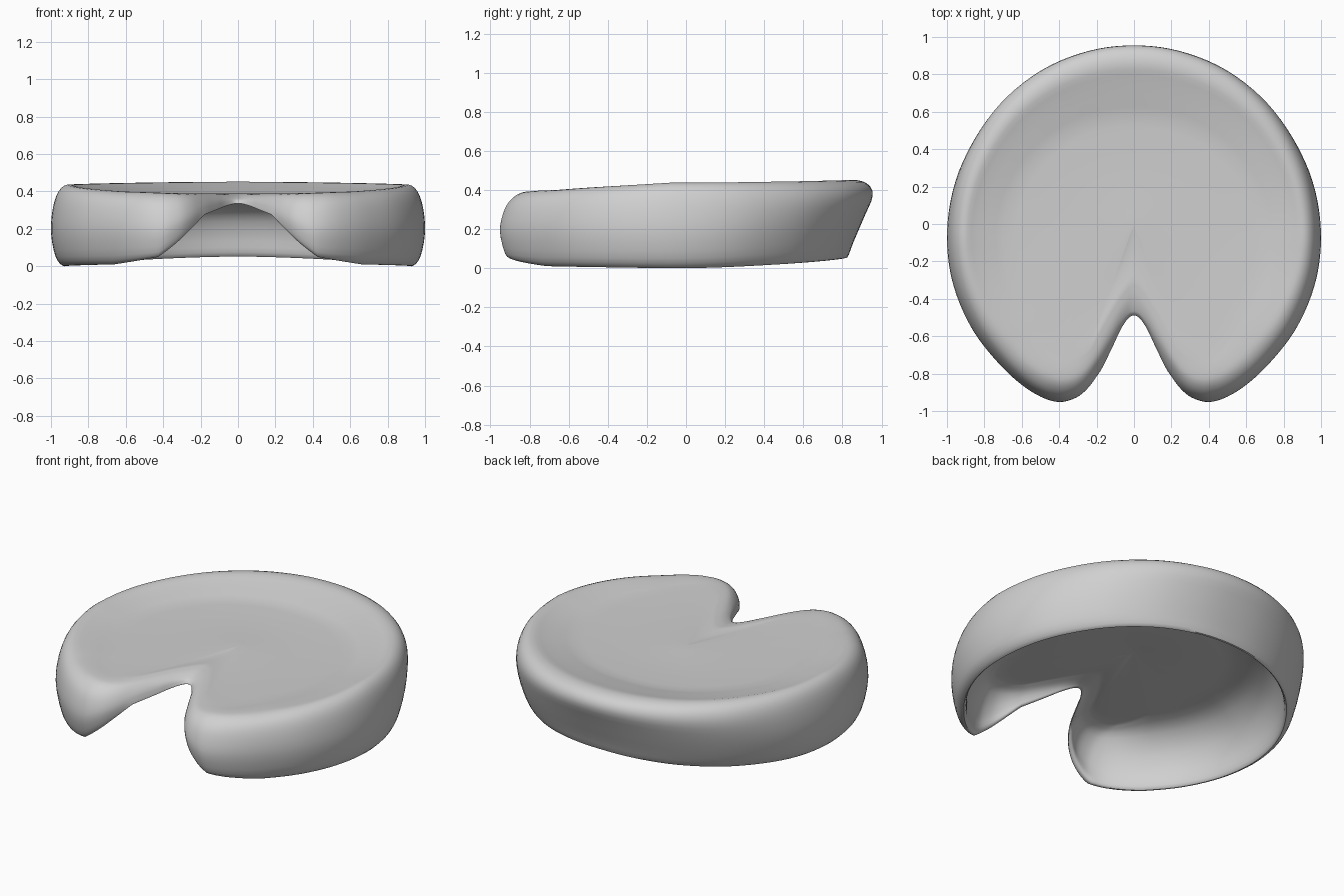
import bpy, bmesh, math
from mathutils import Vector

cube = bpy.data.objects.get("Cube")
if cube:
    bpy.data.objects.remove(cube, do_unlink=True)

# Half outline from the back middle, round the side and lobe, to the notch tip,
# with one extra mirrored point at each end
OUTLINE = [(-.25, .924), (0, .955), (.25, .924), (.5, .822), (.72, .645), (.88, .415),
           (.97, .18), (1, -.08), (.965, -.33), (.86, -.57), (.7, -.77), (.55, -.895),
           (.42, -.95), (.32, -.935), (.245, -.88), (.18, -.785), (.115, -.655),
           (.07, -.56), (.03, -.502), (0, -.488), (-.03, -.502)]

# Wall profiles as (inset, height): from the ceiling inside,
# down to the bottom lip and up over the rim
BACK = [(.44, .352), (.31, .328), (.215, .27), (.17, .17), (.155, .075), (.13, .055),
        (.1, .13), (.04, .27), (0, .37), (.025, .43), (.1, .452), (.2, .432), (.38, .393)]
SIDE = [(.4, .35), (.26, .322), (.155, .24), (.1, .13), (.085, .02), (.065, .002),
        (.025, .05), (0, .18), (.01, .31), (.04, .4), (.09, .437), (.16, .42), (.3, .391)]
FRONT = [(.36, .352), (.23, .325), (.14, .24), (.095, .13), (.085, .03), (.062, .012),
         (.025, .055), (0, .18), (.012, .285), (.045, .36), (.1, .395), (.17, .399),
         (.28, .391)]
LOBE = [(.27, .355), (.18, .33), (.115, .25), (.08, .15), (.075, .066), (.055, .05),
        (.025, .075), (0, .18), (.015, .27), (.05, .34), (.11, .385), (.18, .394),
        (.27, .391)]
FLANK = [(.13, .36), (.08, .345), (.05, .325), (.03, .3), (.018, .281), (0, .275),
         (0, .285), (.005, .303), (.015, .327), (.035, .354), (.06, .375), (.09, .385),
         (.13, .39)]
TIP = [(.18, .357), (.1, .35), (.06, .346), (.035, .342), (.018, .337), (0, .335),
       (0, .341), (.005, .347), (.012, .354), (.025, .361), (.06, .372), (.11, .382),
       (.18, .388)]

# Outline station, point the wall leans towards, profile
SECTIONS = [(0, (0, .2), BACK), (6, (.4, -.1), SIDE), (9, (.45, -.4), FRONT),
            (11, (.47, -.5), LOBE), (14, (.42, -.3), FLANK), (18, (0, 0), TIP)]
CEILING = Vector((0, 0, .357))
CENTRE = Vector((0, 0, .389))
STEPS = 5        # subdivisions between outline stations
INNER_RINGS = 10


def catmull(points, t):
    """Smooth curve through the points; t counts in points."""
    n = len(points) - 1
    i = min(int(t), n - 1)
    f = t - i
    p = [Vector(points[max(0, min(n, i + k))]) for k in (-1, 0, 1, 2)]
    return (p[1] * 2 + (p[2] - p[0]) * f
            + (p[0] * 2 - p[1] * 5 + p[2] * 4 - p[3]) * f * f
            + (p[1] * 3 - p[0] - p[2] * 3 + p[3]) * f ** 3) / 2


def section_at(t):
    """Blend the neighbouring profiles at an outline station."""
    k = 0
    while k < len(SECTIONS) - 2 and t > SECTIONS[k + 1][0]:
        k += 1
    (a, target_a, prof_a), (b, target_b, prof_b) = SECTIONS[k:k + 2]
    f = (t - a) / (b - a)
    if prof_a is BACK:
        f = f * f * (3 - 2 * f)
    elif prof_b is TIP:
        f = 1 - (1 - f) ** 2
    target = Vector(target_a).lerp(Vector(target_b), f)
    return target, [Vector(p).lerp(Vector(q), f) for p, q in zip(prof_a, prof_b)]


def spokes(start, middle):
    """Points from the end of a profile to the middle, slightly dished."""
    points = []
    for r in range(1, INNER_RINGS + 1):
        f = r / INNER_RINGS
        p = start.lerp(middle, f)
        p.z -= .006 * math.sin(math.pi * f)
        points.append(p)
    return points


def column_at(t):
    """Points from the ceiling middle, under the lip, to the dish centre."""
    edge = catmull(OUTLINE, t + 1)
    target, profile = section_at(t)
    inward = (target - edge).normalized()
    wall = []
    for j in range((len(profile) - 1) * 3 + 1):
        inset, z = catmull(profile, j / 3)
        p = edge + inward * inset
        wall.append(Vector((p.x, p.y, z)))
    return spokes(wall[0], CEILING)[::-1] + wall + spokes(wall[-1], CENTRE)


# Half of the hollow cushion
bm = bmesh.new()
count = (len(OUTLINE) - 3) * STEPS
grid = [[bm.verts.new(p) for p in column_at(i / STEPS)] for i in range(count + 1)]
for left, right in zip(grid, grid[1:]):
    for j in range(len(left) - 1):
        bm.faces.new((left[j], left[j + 1], right[j + 1], right[j]))
bmesh.ops.remove_doubles(bm, verts=bm.verts, dist=.0003)
mesh = bpy.data.meshes.new("cushion_shell")
bm.to_mesh(mesh)
bm.free()
shell = bpy.data.objects.new("cushion_shell", mesh)
bpy.context.collection.objects.link(shell)

# Plain grey material
grey = bpy.data.materials.new("light_grey")
grey.use_nodes = True
colour = (.63, .63, .63, 1)
grey.diffuse_color = colour
grey.node_tree.nodes["Principled BSDF"].inputs["Base Color"].default_value = colour
mesh.materials.append(grey)

# Mirror to the other side
mirror = shell.modifiers.new("mirror_sides", 'MIRROR')
mirror.merge_threshold = .0005

bpy.ops.object.select_all(action='DESELECT')
shell.select_set(True)
bpy.context.view_layer.objects.active = shell
bpy.ops.object.shade_smooth_by_angle(angle=math.radians(40))
